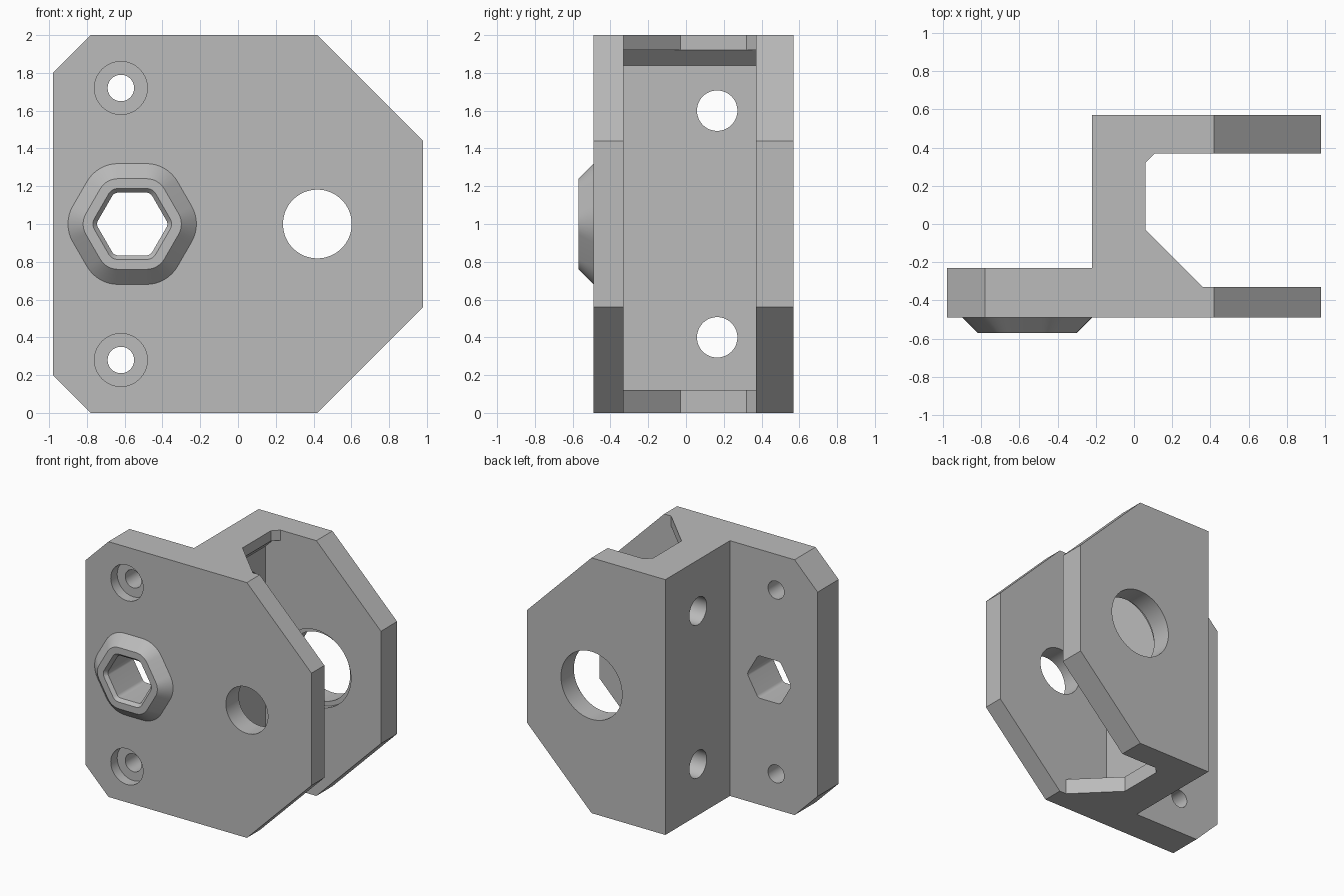
import bpy, bmesh
from math import cos, sin, pi, radians

if "Cube" in bpy.data.objects:
    bpy.data.objects.remove(bpy.data.objects["Cube"], do_unlink=True)

grey = bpy.data.materials.new("plain grey")
grey.use_nodes = True
colour = (0.5, 0.5, 0.5, 1)
grey.diffuse_color = colour
grey.node_tree.nodes["Principled BSDF"].inputs["Base Color"].default_value = colour


def place(axis, u, v, d):
    """Put a 2D point at depth d along the given axis."""
    return {"x": (d, u, v), "y": (u, d, v), "z": (u, v, d)}[axis]


def loft(name, axis, sections):
    """Closed solid through (outline, depth) sections."""
    bm = bmesh.new()
    rings = [[bm.verts.new(place(axis, u, v, d)) for u, v in pts] for pts, d in sections]
    for a, b in zip(rings, rings[1:]):
        for i in range(len(a)):
            j = (i + 1) % len(a)
            bm.faces.new((a[i], a[j], b[j], b[i]))
    bm.faces.new(rings[0][::-1])
    bm.faces.new(rings[-1])
    bmesh.ops.recalc_face_normals(bm, faces=bm.faces)
    mesh = bpy.data.meshes.new(name)
    bm.to_mesh(mesh)
    bm.free()
    mesh.materials.append(grey)
    ob = bpy.data.objects.new(name, mesh)
    bpy.context.collection.objects.link(ob)
    return ob


def prism(name, axis, pts, d0, d1):
    return loft(name, axis, [(pts, d0), (pts, d1)])


def circle(u, v, r, n=64):
    return [(u + r * cos(2 * pi * i / n), v + r * sin(2 * pi * i / n)) for i in range(n)]


def round_hex(u, v, size, r, n=8):
    """Hexagon with corner radius r, flats at top and bottom."""
    pts = []
    for k in range(6):
        c = k * pi / 3
        for i in range(n + 1):
            a = c - pi / 6 + i * pi / 3 / n
            pts.append((u + size * cos(c) + r * cos(a), v + size * sin(c) + r * sin(a)))
    return pts


def combine(body, tool, operation):
    mod = body.modifiers.new(operation, "BOOLEAN")
    mod.operation, mod.object, mod.solver = operation, tool, "EXACT"
    bpy.context.view_layer.objects.active = body
    bpy.ops.object.modifier_apply(modifier=mod.name)
    bpy.data.objects.remove(tool, do_unlink=True)


# Bracket body: plan profile trimmed by the chamfered front outline
plan = [(-0.98, -0.49), (0.98, -0.49), (0.98, -0.33), (0.36, -0.33), (0.06, -0.03),
        (0.06, 0.32), (0.11, 0.37), (0.98, 0.37), (0.98, 0.57), (-0.22, 0.57),
        (-0.22, -0.23), (-0.98, -0.23)]
outline = [(-0.78, 0), (0.42, 0), (0.98, 0.56), (0.98, 1.44), (0.42, 2),
           (-0.78, 2), (-0.98, 1.8), (-0.98, 0.2)]
body = prism("bracket_body", "z", plan, -0.1, 2.1)
combine(body, prism("outline_trim", "y", outline, -0.8, 0.8), "INTERSECT")

# Deeper pocket between the two plates, with a sloped ceiling
pocket = [(-0.02, 0.12), (1.2, 0.12), (1.2, 1.92), (0.06, 1.92), (-0.02, 1.84)]
combine(body, prism("pocket", "y", pocket, -0.33, 0.37), "DIFFERENCE")

# Tapered rounded-hexagon boss and its hole
hx, hz = -0.56, 1.0
base = round_hex(hx, hz, 0.15, 0.19)
combine(body, loft("hex_boss", "y", [(base, -0.4), (base, -0.49),
        (round_hex(hx, hz, 0.15, 0.11), -0.57)]), "UNION")
bore = round_hex(hx, hz, 0.15, 0.036)
mouth = round_hex(hx, hz, 0.15, 0.058)
combine(body, loft("hex_hole", "y", [(mouth, -0.7), (mouth, -0.57),
        (bore, -0.545), (bore, 0.0)]), "DIFFERENCE")

# Screw holes with counterbores, and side holes through the web
for z in (0.28, 1.72):
    combine(body, prism("screw_hole", "y", circle(-0.62, z, 0.07), -0.8, 0), "DIFFERENCE")
    combine(body, prism("counterbore", "y", circle(-0.62, z, 0.14), -0.8, -0.41), "DIFFERENCE")
for z in (0.4, 1.6):
    combine(body, prism("side_hole", "x", circle(0.165, z, 0.107), -0.5, 0.3), "DIFFERENCE")

# Axle holes: small in the front plate, larger and stepped in the back plate
for r, y0, y1 in ((0.182, -0.8, 0), (0.265, 0.2, 0.8), (0.3, 0.2, 0.41)):
    combine(body, prism("axle_hole", "y", circle(0.42, 1, r), y0, y1), "DIFFERENCE")

# Smooth the round walls, keep edges sharp
bpy.ops.object.select_all(action="DESELECT")
body.select_set(True)
bpy.context.view_layer.objects.active = body
bpy.ops.object.shade_smooth_by_angle(angle=radians(25))
